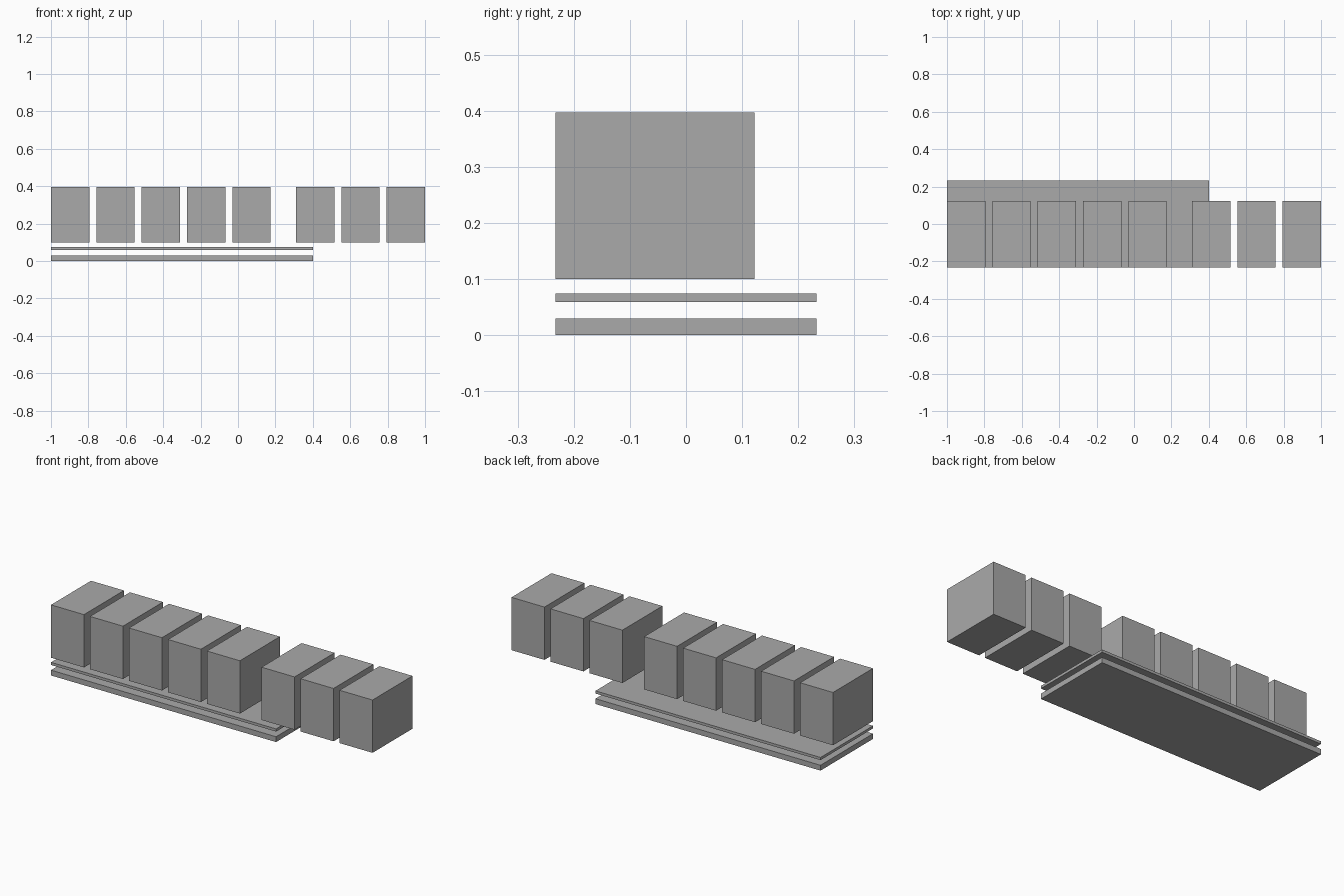
import bpy

if "Cube" in bpy.data.objects:
    bpy.data.objects.remove(bpy.data.objects["Cube"])

grey = bpy.data.materials.new("plain grey")
grey.diffuse_color = (0.4, 0.4, 0.4, 1)
grey.use_nodes = True
grey.node_tree.nodes["Principled BSDF"].inputs["Base Color"].default_value = grey.diffuse_color


def box(name, low, high):
    """Box spanning two opposite corners."""
    bpy.ops.mesh.primitive_cube_add(
        size=1, location=[(a + b) / 2 for a, b in zip(low, high)])
    obj = bpy.context.object
    obj.name = name
    obj.scale = [b - a for a, b in zip(low, high)]
    bpy.ops.object.transform_apply(location=False, rotation=False, scale=True)
    obj.data.materials.append(grey)
    return obj


FRONT, BACK = -0.233, 0.233
WIDTH, PITCH = 0.205, 0.2425

# Two stacked plates
box("base_plate", (-1, FRONT, 0), (0.4, BACK, 0.03))
box("upper_plate", (-1, FRONT, 0.059), (0.4, BACK, 0.074))

# Row of blocks: five on the left, a gap, then three on the right
starts = [-1 + i * PITCH for i in range(5)]
starts += [1 - WIDTH - i * PITCH for i in (2, 1, 0)]
for i, x in enumerate(starts, 1):
    box(f"block_{i}", (x, FRONT, 0.1), (x + WIDTH, 0.122, 0.397))
